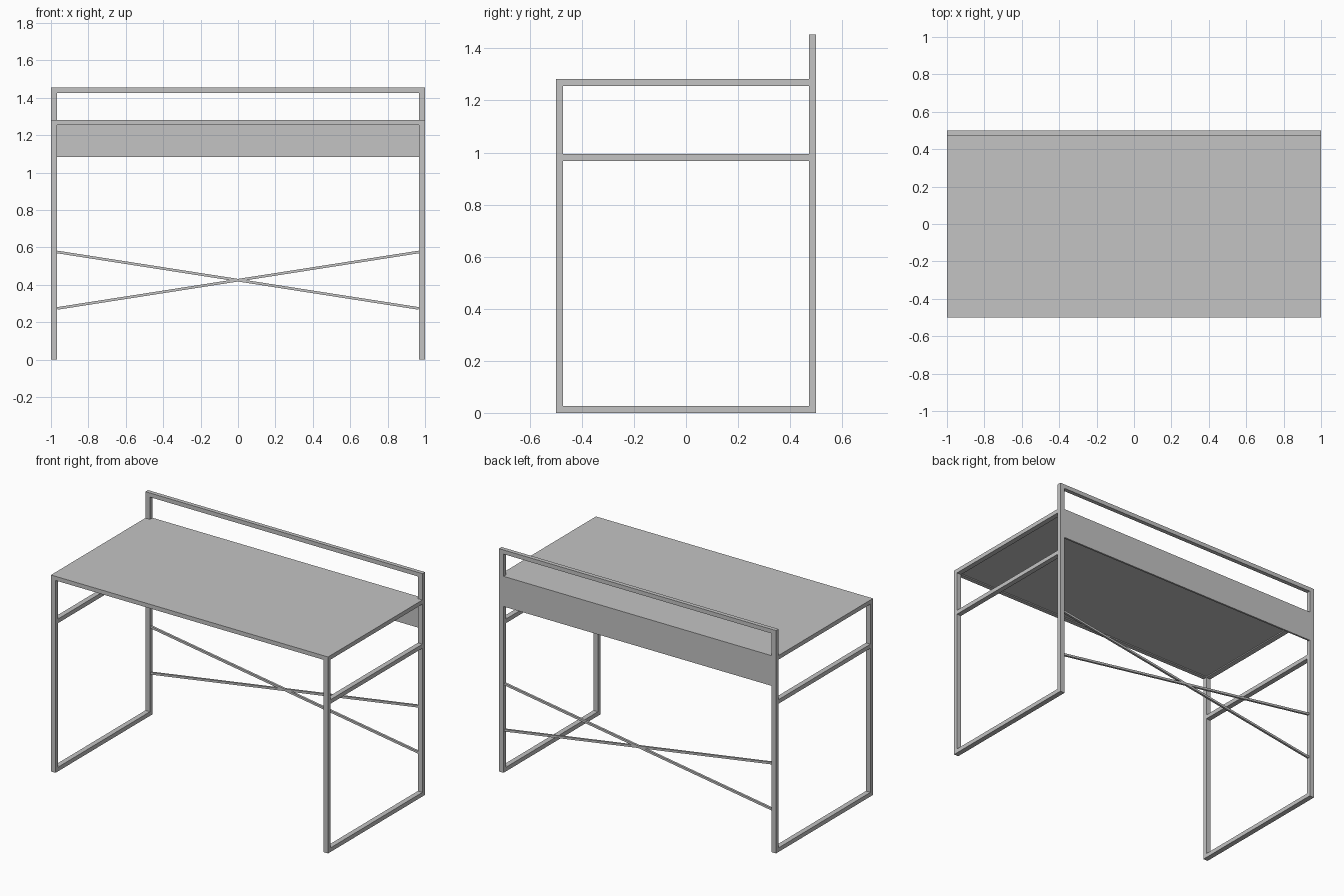
import bpy
import math

default = bpy.data.objects.get("Cube")
if default:
    bpy.data.objects.remove(default, do_unlink=True)

grey = bpy.data.materials.new("grey_metal")
grey.use_nodes = True
colour = (0.55, 0.55, 0.55, 1)
grey.diffuse_color = colour
grey.node_tree.nodes["Principled BSDF"].inputs["Base Color"].default_value = colour

# Overall dimensions
W, D = 1.0, 0.5            # half width, half depth
TX, T = 0.033, 0.027       # tube width across x, tube thickness
DESK, TOP = 1.282, 1.454   # desk surface height, back frame height
IX, IY = W - TX, D - T     # inner faces of the legs


def box(name, x, y, z):
    """Box from (min, max) ranges on each axis."""
    centre = [(a + b) / 2 for a, b in (x, y, z)]
    bpy.ops.mesh.primitive_cube_add(size=1, location=centre)
    ob = bpy.context.object
    ob.name = name
    ob.scale = [b - a for a, b in (x, y, z)]
    bpy.ops.object.transform_apply(location=False, rotation=False, scale=True)
    ob.data.materials.append(grey)
    return ob


# Side frames: two legs, floor rail, middle rail and desk rail
for side, sx in (("left", 1), ("right", -1)):
    x = sorted((sx * IX, sx * W))
    box(side + "_front_leg", x, (-D, -IY), (0, DESK))
    box(side + "_back_leg", x, (IY, D), (0, TOP))
    for rail, z in (("floor", 0), ("middle", 0.967), ("desk", DESK - T)):
        box(f"{side}_{rail}_rail", x, (-IY, IY), (z, z + T))

# Long rails between the side frames
inner = (-IX, IX)
box("front_desk_rail", inner, (-D, -IY), (DESK - T, DESK))
box("back_desk_rail", inner, (IY, D), (DESK - T, DESK))
box("back_top_rail", inner, (IY, D), (TOP - T, TOP))

# Desk top set flush in its frame, and the back panel below it
box("desk_top", inner, (-IY, IY), (DESK - 0.02, DESK))
box("back_panel", inner, (D - 0.012, D), (1.085, DESK - T))

# Crossed braces between the back legs
rise = 0.302
bar = 0.014
angle = math.atan2(rise, 2 * IX)
half = IX / math.cos(angle)
for name, sign in (("rising_brace", 1), ("falling_brace", -1)):
    brace = box(name, (-half, half), (IY + 0.006, IY + 0.006 + bar), (-bar / 2, bar / 2))
    brace.location.z = 0.425
    brace.rotation_euler.y = sign * angle
